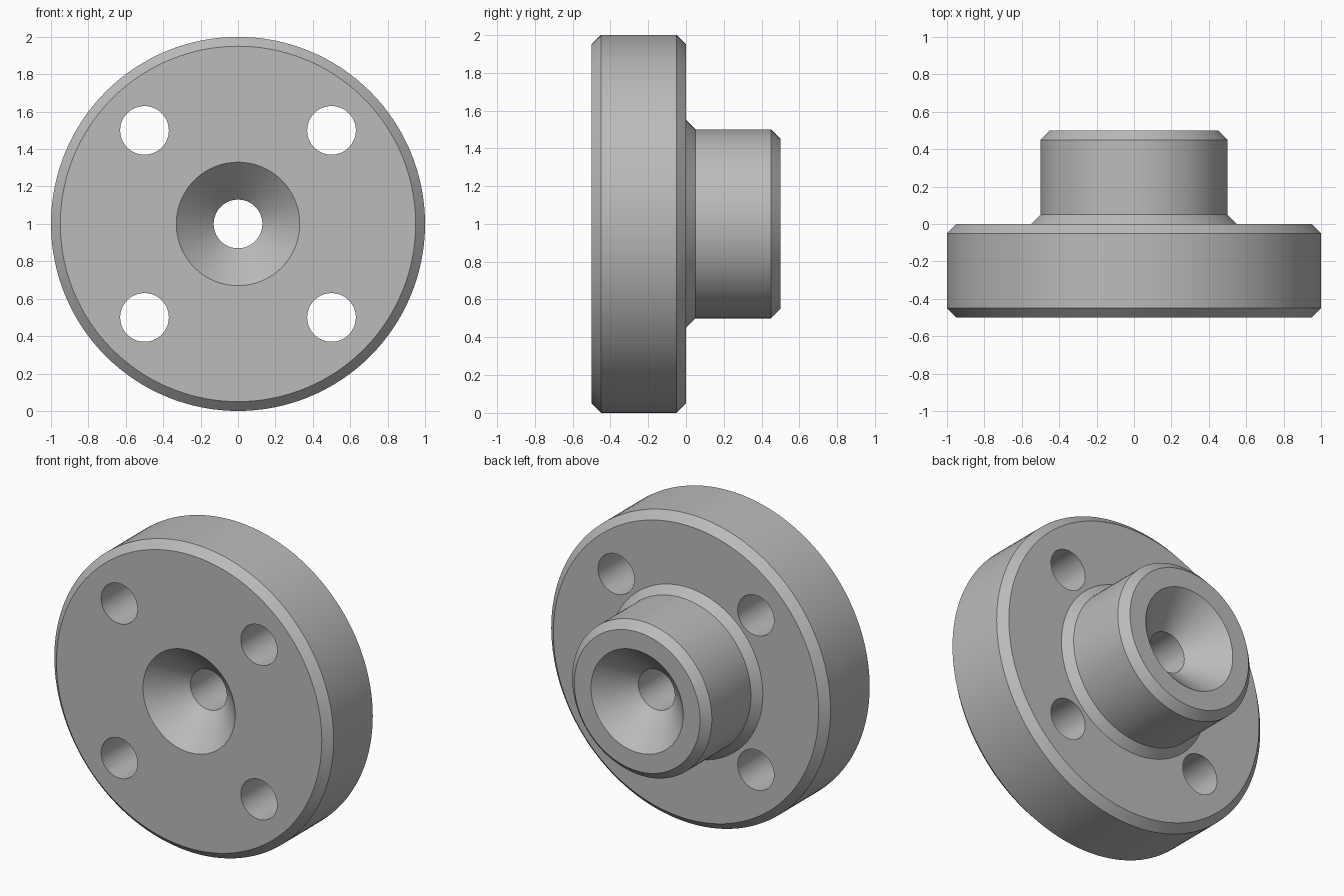
import bpy, bmesh, math
from mathutils import Vector, Matrix

cube = bpy.data.objects.get("Cube")
if cube:
    bpy.data.objects.remove(cube, do_unlink=True)

CENTRE_Z = 1.0
SEGMENTS = 128

# Single plain metal colour
metal = bpy.data.materials.new("plain grey metal")
metal.use_nodes = True
grey = (0.5, 0.5, 0.5, 1)
metal.diffuse_color = grey
metal.node_tree.nodes["Principled BSDF"].inputs["Base Color"].default_value = grey


def add_object(name, bm):
    mesh = bpy.data.meshes.new(name)
    bmesh.ops.recalc_face_normals(bm, faces=bm.faces)
    bm.to_mesh(mesh)
    bm.free()
    mesh.materials.append(metal)
    obj = bpy.data.objects.new(name, mesh)
    bpy.context.collection.objects.link(obj)
    return obj


def lathe(name, profile):
    """Spin a closed (radius, y) profile about the y axis."""
    bm = bmesh.new()
    verts = [bm.verts.new((r, y, CENTRE_Z)) for r, y in profile]
    edges = [bm.edges.new((v, verts[i - 1])) for i, v in enumerate(verts)]
    bmesh.ops.spin(bm, geom=verts + edges, cent=(0, 0, CENTRE_Z), axis=(0, 1, 0),
                   angle=math.tau, steps=SEGMENTS, use_merge=True)
    bmesh.ops.remove_doubles(bm, verts=bm.verts, dist=0.0001)
    return add_object(name, bm)


# Flange, chamfered hub and countersunk bore as one turned part
flange = lathe("flanged_hub", [
    (0.33, -0.5), (0.95, -0.5), (1.0, -0.45), (1.0, -0.05), (0.95, 0.0),
    (0.55, 0.0), (0.5, 0.05), (0.5, 0.45), (0.45, 0.5),
    (0.33, 0.5), (0.13, 0.3), (0.13, -0.3),
])

# Four bolt hole cutters through the flange
bm = bmesh.new()
for x in (-0.5, 0.5):
    for z in (-0.5, 0.5):
        place = Matrix.Translation(Vector((x, -0.25, CENTRE_Z + z)))
        bmesh.ops.create_cone(bm, cap_ends=True, segments=64, radius1=0.13,
                              radius2=0.13, depth=0.7,
                              matrix=place @ Matrix.Rotation(math.pi / 2, 4, "X"))
cutter = add_object("bolt_hole_cutter", bm)
cutter.hide_render = True

# Drill the holes, then shade smooth with crisp chamfer edges
drill = flange.modifiers.new("bolt_holes", "BOOLEAN")
drill.operation = "DIFFERENCE"
drill.solver = "EXACT"
drill.object = cutter
bpy.ops.object.select_all(action="DESELECT")
flange.select_set(True)
bpy.context.view_layer.objects.active = flange
bpy.ops.object.modifier_apply(modifier=drill.name)
bpy.data.objects.remove(cutter, do_unlink=True)
bpy.ops.object.shade_smooth_by_angle(angle=math.radians(30))
